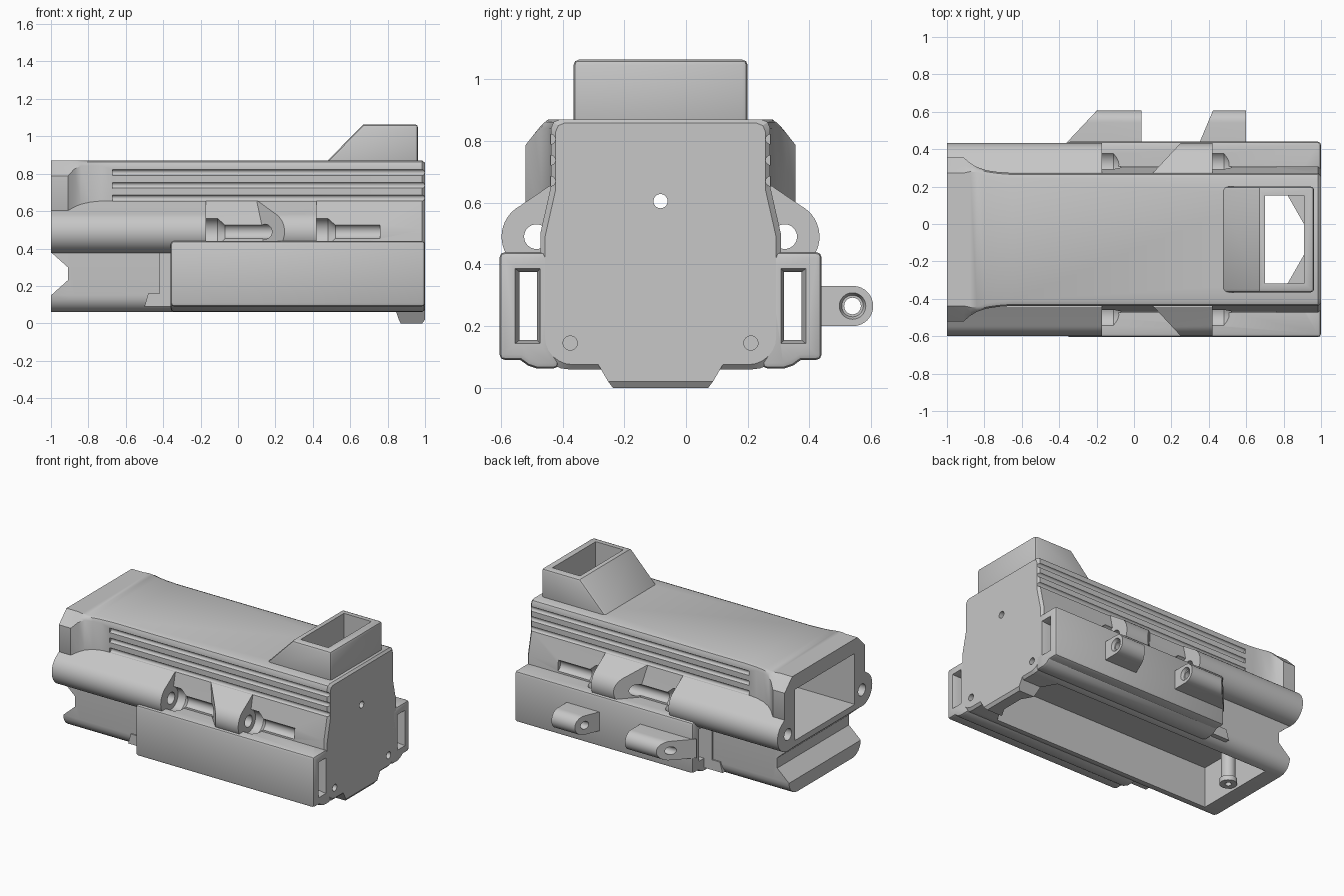
import bpy, bmesh, math

if "Cube" in bpy.data.objects:
    bpy.data.objects.remove(bpy.data.objects["Cube"])

YC = -0.0825          # centre line of the housing
ROD = (0.4025, 0.49)  # hinge rod: distance from centre line, height
SIDES = (("back", 1), ("front", -1))

gray = bpy.data.materials.new("light_gray")
gray.use_nodes = True
gray.diffuse_color = (0.57, 0.57, 0.57, 1)
gray.node_tree.nodes["Principled BSDF"].inputs["Base Color"].default_value = gray.diffuse_color


def finish(name, bm):
    bmesh.ops.recalc_face_normals(bm, faces=bm.faces)
    mesh = bpy.data.meshes.new(name)
    bm.to_mesh(mesh)
    bm.free()
    mesh.materials.append(gray)
    ob = bpy.data.objects.new(name, mesh)
    bpy.context.collection.objects.link(ob)
    return ob


def loft(name, rings):
    """Closed solid through equal-length rings of 3D points."""
    bm = bmesh.new()
    loops = [[bm.verts.new(p) for p in ring] for ring in rings]
    for a, b in zip(loops, loops[1:]):
        for i in range(len(a)):
            j = (i + 1) % len(a)
            bm.faces.new((a[i], a[j], b[j], b[i]))
    bm.faces.new(loops[0])
    bm.faces.new(loops[-1])
    return finish(name, bm)


def prism(name, pts, axis, lo, hi):
    place = {"x": lambda p, t: (t, p[0], p[1]),
             "y": lambda p, t: (p[0], t, p[1]),
             "z": lambda p, t: (p[0], p[1], t)}[axis]
    return loft(name, [[place(p, t) for p in pts] for t in (lo, hi)])


def rect(a, b, c, d):
    return [(a, c), (b, c), (b, d), (a, d)]


def side(pts, s):
    """Turn (distance from centre line, z) into (y, z) on one side."""
    return [(YC + s * h, z) for h, z in pts]


def arc(cx, cy, r, a0, a1, n):
    angles = [math.radians(a0 + (a1 - a0) * i / n) for i in range(n + 1)]
    return [(cx + r * math.cos(a), cy + r * math.sin(a)) for a in angles]


def turned(name, y, z, stations, n=32):
    """Round solid along x through (x, radius) stations."""
    return loft(name, [[(x, *p) for p in arc(y, z, r, 0, 360, n)[:-1]] for x, r in stations])


def rod(name, y, z, r, lo, hi, n=32):
    return turned(name, y, z, [(lo, r), (hi, r)], n)


def post(name, x, r, lo, hi):
    return prism(name, arc(x, YC, r, 0, 360, 32)[:-1], "z", lo, hi)


def bake(ob, cutters=(), bevel=0.0):
    """Apply bevel and cuts, then smooth the rounded faces."""
    if bevel:
        m = ob.modifiers.new("bevel", "BEVEL")
        m.width, m.segments, m.angle_limit = bevel, 2, math.radians(50)
    for c in cutters:
        c.hide_render = True
        m = ob.modifiers.new("cut", "BOOLEAN")
        m.operation, m.solver, m.object = "DIFFERENCE", "EXACT", c
    dg = bpy.context.evaluated_depsgraph_get()
    mesh = bpy.data.meshes.new_from_object(ob.evaluated_get(dg))
    ob.modifiers.clear()
    ob.data = mesh
    for c in cutters:
        bpy.data.objects.remove(c)
    bpy.ops.object.select_all(action="DESELECT")
    ob.select_set(True)
    bpy.context.view_layer.objects.active = ob
    bpy.ops.object.shade_smooth_by_angle(angle=math.radians(28))
    return ob


def shaft():
    return prism("shaft_cut", rect(0.70, 0.91, YC - 0.235, YC + 0.235), "z", 0.3, 1.2)


def cavity():
    plan = [(-0.885, 0.29), (0.79, 0.29), (0.91, 0.08)]
    return prism("cavity_cut", [(x, YC + h) for x, h in plan] +
                 [(x, YC - h) for x, h in plan[::-1]], "z", -0.1, 0.34)


def sinks(s):
    """Tapered recesses around the rod, next to each sleeve."""
    return [turned("sink_cut", YC + s * ROD[0], ROD[1],
                   [(x, 0.076), (x + 0.06, 0.076), (x + 0.1, 0.04)]) for x in (-0.17, 0.42)]


# Main housing: symmetric profile with flared rear shoulders and an inset end plate
def housing_ring(x, w, c, bulge, inset=0.0):
    half = arc(0.30, 0.15, 0.09, -90, 0, 6)
    half += [(0.39, 0.5), (w, 0.655 - (w - 0.355) * 0.68), (w, 0.87 - c),
             (w - c * bulge, 0.87 - c * bulge), (w - c, 0.87)]
    half = [(h - inset, z + (inset if z < 0.3 else -inset * 0.8)) for h, z in half]
    return [(x, *p) for p in side(half, 1) + side(half[::-1], -1)]


# Stations: position, half width, corner size, corner roundness, inset
stations = [(-1, 0.4375, 0.0825, 0.5), (-0.91, 0.4375, 0.0825, 0.5), (-0.875, 0.408, 0.045, 0.45),
            (-0.84, 0.387, 0.028, 0.35), (-0.79, 0.37, 0.028, 0.29), (-0.73, 0.361, 0.028, 0.29),
            (-0.65, 0.355, 0.028, 0.29), (0.985, 0.355, 0.028, 0.29), (1, 0.355, 0.028, 0.29, 0.015)]
body = loft("main_housing", [housing_ring(*st) for st in stations])

cuts = [
    prism("chamber_cut", side(rect(-0.325, 0.325, 0.42, 0.77), 1), "x", -1.1, 0.91),
    cavity(),
    shaft(),
    prism("notch_cut", [(-1.1, 0.469), (-0.91, 0.3), (-0.91, 0.23), (-1.1, 0.06)],
          "y", -0.9, 0.9),
    rod("plate_hole_cut", YC, 0.605, 0.023, 0.8, 1.1),
]
for _, s in SIDES:
    cuts += sinks(s)
    cuts.append(rod("rod_cut", YC + s * ROD[0], ROD[1], 0.04, -1.1, 0.76))
    cuts.append(rod("screw_cut", YC + s * 0.293, 0.145, 0.023, 0.96, 1.1))
    for z in (0.67, 0.738, 0.806):
        cuts.append(rod("groove_cut", YC + s * 0.357, z, 0.016, -0.67, 1.1, n=16))
bake(body, cuts)

# Feed tower with sloped rear and open shaft
tower = prism("feed_tower", [(0.44, 0.83), (0.963, 0.83), (0.963, 1.064), (0.67, 1.064)],
              "y", YC - 0.2825, YC + 0.2825)
bake(tower, [shaft()], bevel=0.018)

# Foot under the end plate, hollowed by the cavity
foot = loft("foot", [[(0.83, YC + s * 0.205, 0.08), (0.87, YC + s * 0.155, 0),
                      (0.985, YC + s * 0.155, 0), (1, YC + s * 0.17, 0.02),
                      (1, YC + s * 0.205, 0.08)] for s in (-1, 1)])
bake(foot, [cavity()])

# Small post with a collar inside the bottom cavity
bake(post("cavity_post", -0.83, 0.045, 0.1, 0.35), [post("post_cut", -0.83, 0.02, 0, 0.2)])
bake(post("post_collar", -0.83, 0.055, 0.075, 0.11), [post("collar_cut", -0.83, 0.02, 0, 0.2)])

# Parts repeated on both sides
sleeve = [(0.35, 0.38)] + arc(*ROD, 0.113, -90, 62, 20) + [(0.36, 0.655), (0.345, 0.655)]
box_profile = [(0.33, 0.062), (0.40, 0.062), (0.43, 0.072), (0.455, 0.09),
               (0.5225, 0.09), (0.5225, 0.44), (0.33, 0.44)]
for tag, s in SIDES:
    ry, rz = YC + s * ROD[0], ROD[1]

    # Side box with a slot along its whole length, clear of the inner cavity
    box = prism(tag + "_side_box", side(box_profile, s), "x", -0.36, 1)
    bake(box, [
        prism("inner_cut", side(rect(0.2, 0.375, 0.15, 0.5), s), "x", -0.5, 0.9),
        prism("slot_cut", side(rect(0.40, 0.457, 0.155, 0.375), s), "x", -0.5, 1.1),
        loft("slot_frame_cut", [
            [(0.96, *p) for p in side(rect(0.40, 0.457, 0.155, 0.375), s)],
            [(1.01, *p) for p in side(rect(0.388, 0.475, 0.14, 0.39), s)]]),
    ] + sinks(s), bevel=0.018)

    # Stepped end of the side box
    step = prism(tag + "_box_step", [(-0.5, 0.09), (-0.34, 0.09), (-0.34, 0.44), (-0.36, 0.44),
                 (-0.42, 0.38), (-0.42, 0.16), (-0.48, 0.16)], "y",
                 YC + s * 0.36, YC + s * 0.399)
    bake(step)

    # Long hinge sleeve and the slanted short one
    long_sleeve = prism(tag + "_long_sleeve", side(sleeve, s), "x", -1, -0.17)
    bake(long_sleeve, [rod("bore_cut", ry, rz, 0.04, -1.1, 0)])
    slanted = [(0.1 + (h - 0.355) * 0.93, YC + s * h, z) for h, z in sleeve]
    short_sleeve = loft(tag + "_short_sleeve",
                        [slanted, [(0.42, *p) for p in side(sleeve, s)]])
    bake(short_sleeve, [rod("bore_cut", ry, rz, 0.04, -0.2, 0.6)])

# Mounting lugs on the back
lug = [(0.42, 0.2)] + arc(0.542, 0.265, 0.065, -90, 90, 16) + [(0.42, 0.33)]
for i, (lo, hi, lean) in enumerate(((-0.36, 0.04, 0.94), (0.35, 0.6, 0.42))):
    ring = [(lo + (y - 0.435) * lean, y, z) for y, z in lug]
    ob = loft("mounting_lug_%d" % (i + 1), [ring, [(hi, *p) for p in lug]])
    bake(ob, [rod("lug_hole_cut", 0.54, 0.265, 0.027, lo - 0.3, hi + 0.1),
              turned("lug_sink_cut", 0.54, 0.265, [(hi - 0.02, 0.035), (hi + 0.01, 0.047)])])
